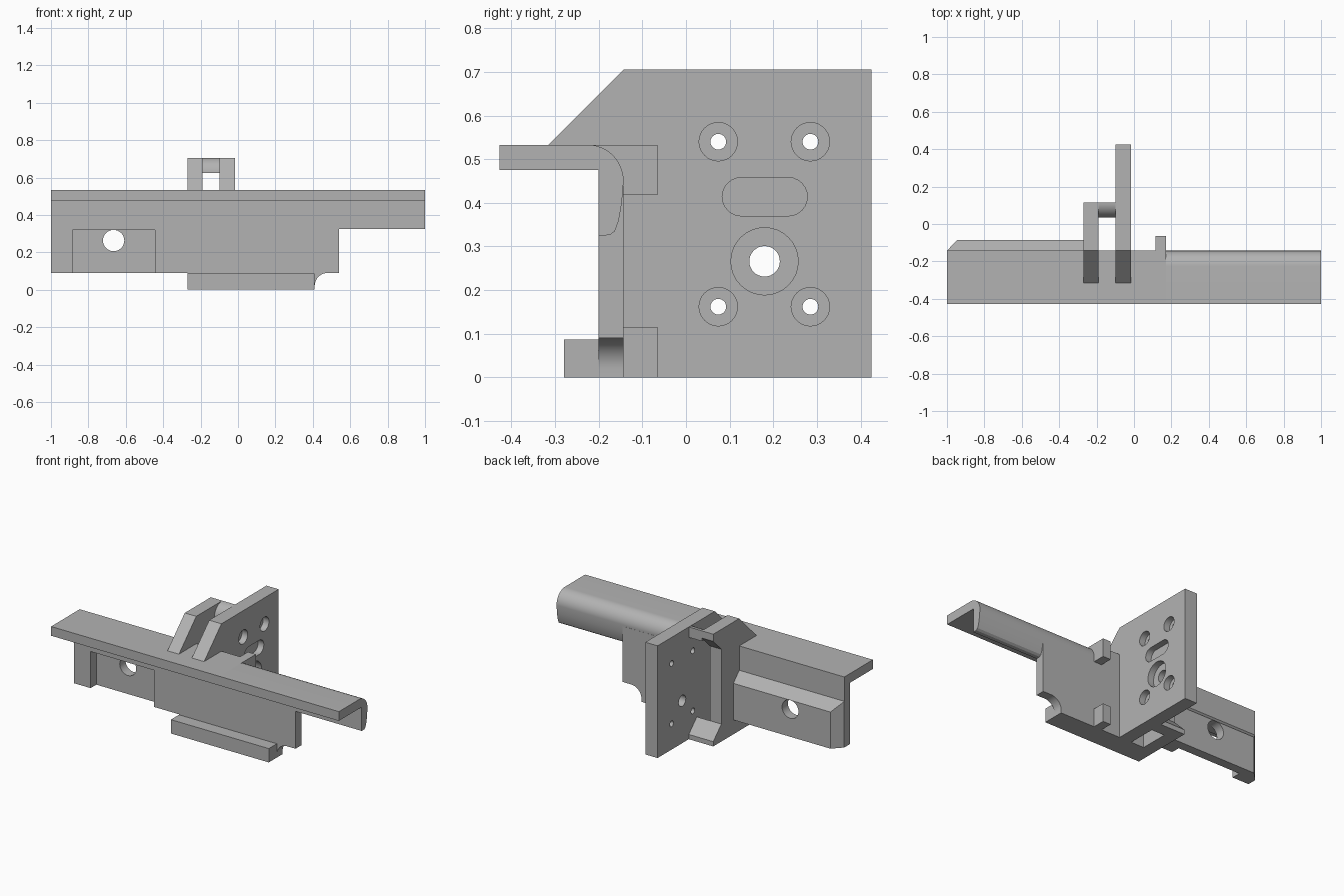
import bpy, bmesh, math
from mathutils import Vector

if "Cube" in bpy.data.objects:
    bpy.data.objects.remove(bpy.data.objects["Cube"], do_unlink=True)

grey = bpy.data.materials.new("plain_grey")
grey.use_nodes = True
color = (0.45, 0.45, 0.45, 1)
grey.diffuse_color = color
grey.node_tree.nodes["Principled BSDF"].inputs["Base Color"].default_value = color


def arc(cx, cy, rx, ry, a0, a1, n=12):
    """Points on an elliptical arc, angles in degrees."""
    angles = [math.radians(a0 + (a1 - a0) * i / n) for i in range(n + 1)]
    return [(cx + rx * math.cos(a), cy + ry * math.sin(a)) for a in angles]


def prism(name, profile, axis, lo, hi):
    """Extrude a profile along x (yz points), y (xz points) or z (xy points)."""
    place = {"x": lambda a, b, t: (t, a, b),
             "y": lambda a, b, t: (a, t, b),
             "z": lambda a, b, t: (a, b, t)}[axis]
    bm = bmesh.new()
    base = bm.faces.new([bm.verts.new(place(a, b, lo)) for a, b in profile])
    top = bmesh.ops.extrude_face_region(bm, geom=[base])["geom"]
    shift = Vector(place(0, 0, hi - lo))
    bmesh.ops.translate(bm, vec=shift, verts=[g for g in top if isinstance(g, bmesh.types.BMVert)])
    bmesh.ops.recalc_face_normals(bm, faces=bm.faces)
    mesh = bpy.data.meshes.new(name)
    bm.to_mesh(mesh)
    bm.free()
    mesh.materials.append(grey)
    obj = bpy.data.objects.new(name, mesh)
    bpy.context.scene.collection.objects.link(obj)
    return obj


def rect(a0, a1, b0, b1):
    return [(a0, b0), (a1, b0), (a1, b1), (a0, b1)]


def circle(cx, cy, r, n=32):
    return arc(cx, cy, r, r, 0, 360 * (n - 1) / n, n - 1)


def cut(target, cutter):
    """Subtract the cutter, then discard it."""
    cutter.hide_render = True
    mod = target.modifiers.new("cut", "BOOLEAN")
    mod.operation = "DIFFERENCE"
    mod.solver = "EXACT"
    mod.object = cutter
    bpy.context.view_layer.objects.active = target
    bpy.ops.object.modifier_apply(modifier=mod.name)
    bpy.data.objects.remove(cutter, do_unlink=True)


FRONT, BACK, TOP = -0.20, -0.143, 0.533
LEDGE = 0.475

# Top rail: square ledge, then a rolled edge on the left half
prism("rail_ledge", rect(-0.427, FRONT, LEDGE, TOP), "x", -1, 0.17)
rolled = [(-0.427, LEDGE), (-0.427, TOP)]
rolled += arc(-0.225, 0.45, 0.082, 0.083, 90, 0)
rolled += [(-0.147, 0.40), (-0.154, 0.36), (-0.163, 0.335), (-0.175, 0.326),
           (FRONT, 0.325), (FRONT, LEDGE)]
prism("rail_rolled_edge", rolled, "x", 0.17, 1)

# Upright web with a notched lower corner and a recess on the right
web = [(-1, 0.09), (-0.885, 0.09), (-0.885, 0.32), (-0.445, 0.32), (-0.445, 0.09),
       (-0.27, 0.09), (-0.27, 0), (0.41, 0)]
web += arc(0.48, 0.02, 0.07, 0.07, 180, 90)
web += [(0.54, 0.09), (0.54, 0.44), (0.17, 0.44), (0.17, TOP), (-1, TOP)]
prism("web", web, "y", FRONT, BACK)

# Bottom lip
prism("bottom_lip", rect(-0.28, FRONT, 0, 0.087), "x", -0.27, 0.41)

# Padded back panel with sloped top, bevelled end and a round hole
panel = prism("back_panel", [(BACK, 0.09), (-0.085, 0.09), (-0.085, 0.32), (BACK, 0.38)],
              "x", -1, -0.27)
cut(panel, prism("end_bevel", [(-1.02, BACK - 0.02), (-0.925, -0.065), (-1.02, -0.065)],
                 "z", 0, 0.5))
cut(panel, prism("panel_hole", circle(-0.665, 0.263, 0.057), "y", -0.3, 0))

# Small back tabs
for name, z0, z1 in (("lower_tab", 0, 0.115), ("upper_tab", 0.418, TOP)):
    prism(name, rect(BACK, -0.065, z0, z1), "x", 0.115, 0.17)

# Bracket arm and mounting plate
arm = [(BACK, 0), (0.115, 0), (0.115, 0.03), (0.035, 0.11), (0.035, 0.58),
       (0.115, 0.66), (0.115, 0.705), (BACK, 0.705), (-0.315, TOP), (BACK, TOP)]
prism("bracket_arm", arm, "x", -0.27, -0.19)
plate = prism("mounting_plate", [(BACK, 0), (0.425, 0), (0.425, 0.705), (BACK, 0.705),
                                 (-0.315, TOP), (BACK, TOP)], "x", -0.1, -0.015)

# Cross bars joining arm and plate
prism("upper_cross_bar", arc(0.115, 0.625, 0.08, 0.08, 90, 180) + [(0.115, 0.64)],
      "x", -0.19, -0.1)
prism("lower_cross_bar", [(0.035, 0), (0.115, 0), (0.115, 0.03), (0.035, 0.11)],
      "x", -0.19, -0.1)

# Counterbored holes and a blind slot in the plate
holes = [(y, z, 0.018, 0.044) for y in (0.074, 0.285) for z in (0.162, 0.54)]
holes.append((0.18, 0.266, 0.035, 0.077))
for y, z, inner, outer in holes:
    cut(plate, prism("bore", circle(y, z, inner), "x", -0.2, 0.1))
    cut(plate, prism("counterbore", circle(y, z, outer), "x", -0.055, 0.1))
slot = arc(0.127, 0.414, 0.044, 0.044, 90, 270) + arc(0.234, 0.414, 0.044, 0.044, -90, 90)
cut(plate, prism("slot", slot, "x", -0.055, 0.1))

# Smooth the round surfaces, keeping the edges sharp
bpy.ops.object.select_all(action="DESELECT")
for obj in bpy.context.scene.objects:
    if obj.type == "MESH":
        obj.select_set(True)
        bpy.context.view_layer.objects.active = obj
bpy.ops.object.shade_smooth_by_angle(angle=math.radians(30))
